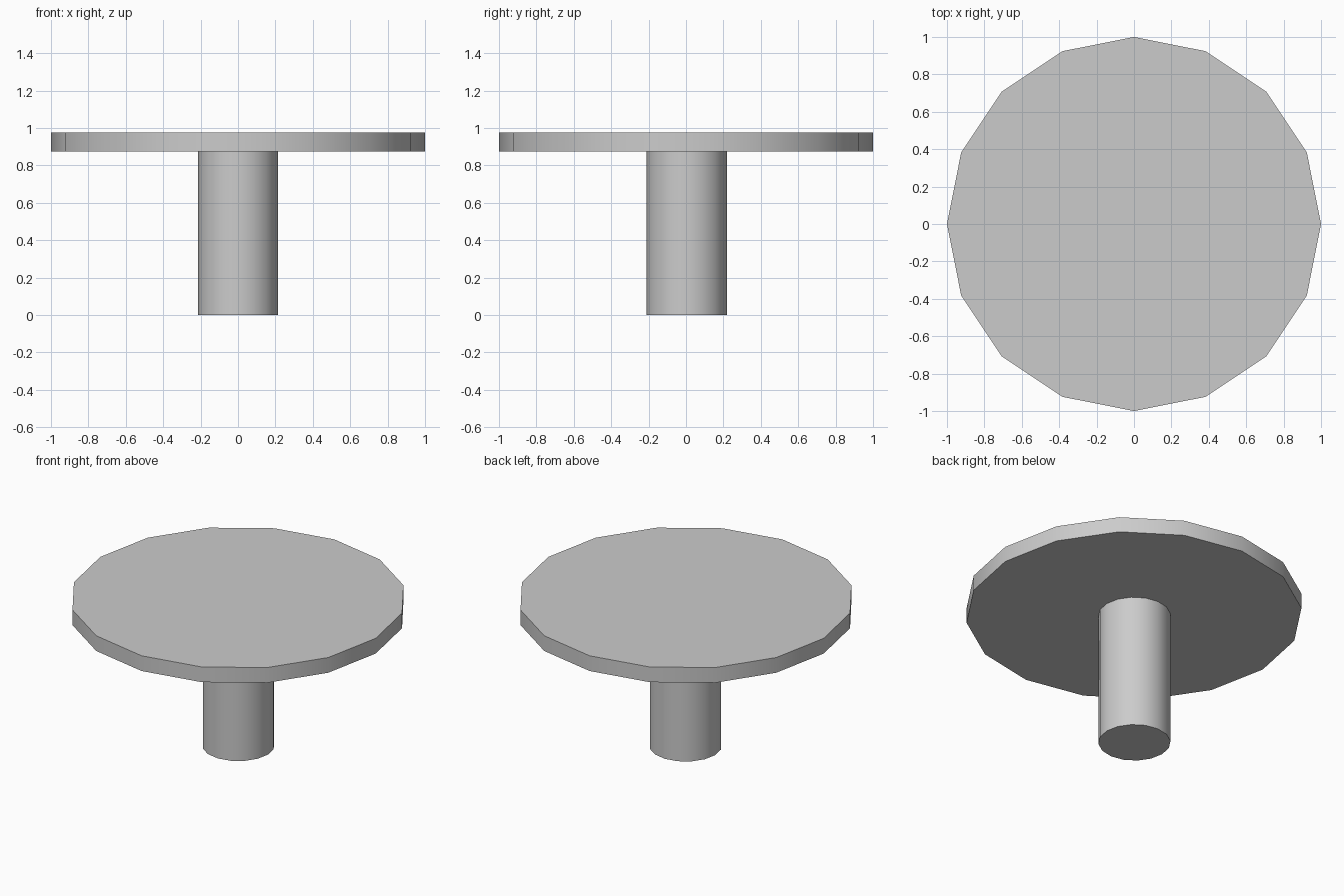
import bpy
import math

if "Cube" in bpy.data.objects:
    bpy.data.objects.remove(bpy.data.objects["Cube"])

grey = bpy.data.materials.new("plain grey")
grey.diffuse_color = (0.6, 0.6, 0.6, 1.0)
grey.use_nodes = True
grey.node_tree.nodes["Principled BSDF"].inputs["Base Color"].default_value = grey.diffuse_color


def disc(name, radius, z0, z1, y=0.0, sides=16):
    """Sixteen-sided drum with a smooth wall, flat caps and a vertex on +x."""
    bpy.ops.mesh.primitive_cylinder_add(
        vertices=sides, radius=radius, depth=z1 - z0, location=(0, y, (z0 + z1) / 2))
    ob = bpy.context.object
    ob.name = name
    ob.data.materials.append(grey)
    bpy.ops.object.shade_smooth_by_angle(angle=math.radians(30))
    return ob


# round table top
disc("table_top", 1.0, 0.875, 0.975)

# central pillar, reaching slightly into the top
disc("pillar", 0.215, 0.0, 0.88, y=0.004)
